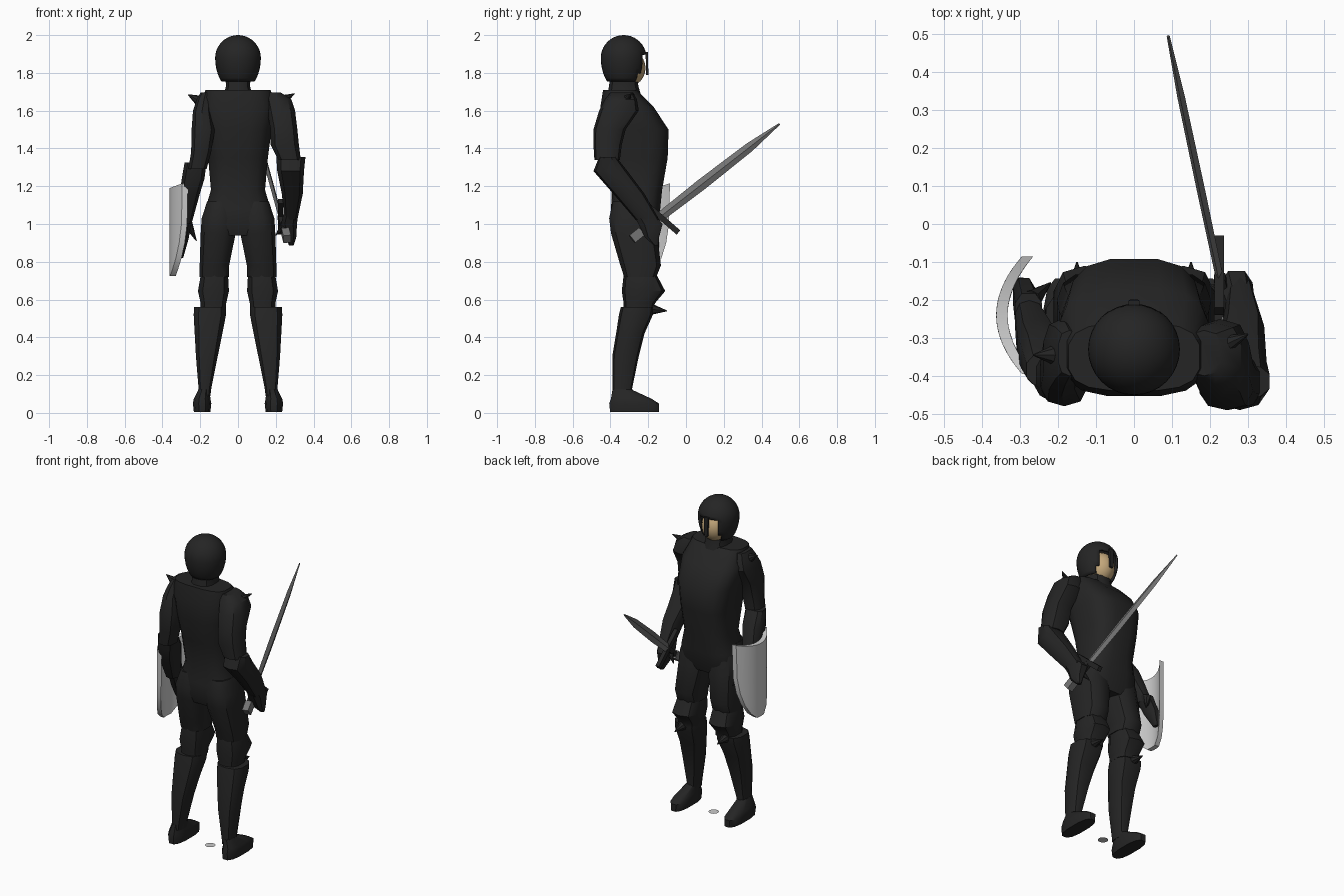
import bpy, bmesh, math
from mathutils import Vector

if "Cube" in bpy.data.objects:
    bpy.data.objects.remove(bpy.data.objects["Cube"], do_unlink=True)


def material(name, r, g, b):
    mat = bpy.data.materials.new(name)
    mat.use_nodes = True
    mat.diffuse_color = (r, g, b, 1)
    mat.node_tree.nodes["Principled BSDF"].inputs["Base Color"].default_value = (r, g, b, 1)
    return mat


black = material("black armour", .018, .018, .018)
blade_grey = material("blade grey", .17, .17, .17)
shield_grey = material("shield grey", .6, .6, .6)
skin = material("skin", .55, .39, .2)


def finish(name, bm, mat, angle=35):
    """Turn a bmesh into a shaded object."""
    bmesh.ops.recalc_face_normals(bm, faces=bm.faces)
    mesh = bpy.data.meshes.new(name)
    bm.to_mesh(mesh)
    bm.free()
    mesh.materials.append(mat)
    obj = bpy.data.objects.new(name, mesh)
    bpy.context.collection.objects.link(obj)
    bpy.ops.object.select_all(action="DESELECT")
    obj.select_set(True)
    bpy.context.view_layer.objects.active = obj
    bpy.ops.object.shade_smooth_by_angle(angle=math.radians(angle))
    return obj


def skin_rings(name, rings, mat, angle=35):
    """Bridge equal rings of points and cap both ends."""
    bm = bmesh.new()
    loops = [[bm.verts.new(p) for p in ring] for ring in rings]
    count = len(loops[0])
    for low, high in zip(loops, loops[1:]):
        for i in range(count):
            j = (i + 1) % count
            bm.faces.new((low[i], low[j], high[j], high[i]))
    bm.faces.new(loops[0][::-1])
    bm.faces.new(loops[-1])
    return finish(name, bm, mat, angle)


def loft(name, sections, mat=black, side=1, sides=12, power=.75):
    """Level rounded sections, each given as z, x range, y range."""
    rings = []
    for z, x0, x1, y0, y1 in sections:
        ring = []
        for i in range(sides):
            a = math.tau * (i + .5) / sides
            c, s = math.cos(a), math.sin(a)
            u = math.copysign(abs(c) ** power, c)
            v = math.copysign(abs(s) ** power, s)
            ring.append((side * (x0 + x1 + (x1 - x0) * u) / 2,
                         (y0 + y1 + (y1 - y0) * v) / 2, z))
        rings.append(ring)
    return skin_rings(name, rings, mat)


def bar(name, start, end, stations, mat=black, diamond=False):
    """Four-sided bar; stations are fraction, height and thickness."""
    a, b = Vector(start), Vector(end)
    along = (b - a).normalized()
    across = along.cross(Vector((1, 0, 0))).normalized()
    thick = along.cross(across)
    corners = [(1, 0), (0, 1), (-1, 0), (0, -1)] if diamond else [(1, 1), (-1, 1), (-1, -1), (1, -1)]
    rings = [[a.lerp(b, t) + across * h * p / 2 + thick * w * q / 2 for p, q in corners]
             for t, h, w in stations]
    return skin_rings(name, rings, mat, 15)


def spike(name, base, tip, radius):
    a, b = Vector(base), Vector(tip)
    bm = bmesh.new()
    bmesh.ops.create_cone(bm, cap_ends=True, segments=8, radius1=radius,
                          radius2=.002, depth=(b - a).length)
    turn = (b - a).to_track_quat("Z", "Y")
    for v in bm.verts:
        v.co = turn @ v.co + (a + b) / 2
    return finish(name, bm, black)


# Torso, pelvis and neck
loft("torso", [
    (.94, -.16, .16, -.38, -.17), (1.0, -.19, .19, -.4, -.15),
    (1.08, -.175, .175, -.4, -.135), (1.18, -.145, .145, -.39, -.125),
    (1.35, -.16, .16, -.42, -.095), (1.5, -.18, .18, -.455, -.09),
    (1.62, -.2, .2, -.455, -.17), (1.71, -.175, .175, -.44, -.26)], sides=16, power=.65)
loft("neck", [(1.66, -.085, .085, -.42, -.23), (1.73, -.065, .065, -.41, -.25),
              (1.79, -.07, .07, -.4, -.26)])

# Helmet: rounded dome, longer below, with a face opening
bm = bmesh.new()
bmesh.ops.create_uvsphere(bm, u_segments=32, v_segments=20, radius=.121)
for v in bm.verts:
    if v.co.z < 0:
        v.co.z *= 1.5
bmesh.ops.bisect_plane(bm, geom=bm.verts[:] + bm.edges[:] + bm.faces[:],
                       plane_co=(0, 0, -.125), plane_no=(0, 0, -1), clear_outer=True)
opening = [f for f in bm.faces if f.calc_center_median().y > 0
           and abs(f.calc_center_median().x) < .065 and f.calc_center_median().z < .02]
bmesh.ops.delete(bm, geom=opening, context="FACES")
helmet = finish("helmet", bm, black)
helmet.location = (0, -.33, 1.879)
shell = helmet.modifiers.new("thickness", "SOLIDIFY")
shell.thickness = .012
shell.offset = -1

# Face and nose guard
bm = bmesh.new()
bmesh.ops.create_uvsphere(bm, u_segments=20, v_segments=12, radius=.1)
for v in bm.verts:
    v.co.x *= .85
face = finish("face", bm, skin)
face.location = (0, -.314, 1.825)
bar("nose_guard", (0, -.208, 1.91), (0, -.205, 1.79), [(0, .012, .03), (1, .012, .02)])

# Legs, feet and knee spikes
for side, label in ((1, "left"), (-1, "right")):
    loft(label + "_thigh", [
        (.72, .045, .205, -.33, -.155), (.78, .045, .205, -.35, -.13),
        (.95, .01, .2, -.4, -.15), (1.03, .01, .195, -.41, -.16),
        (1.12, .02, .165, -.39, -.18)], side=side)
    loft(label + "_knee", [
        (.55, .06, .2, -.33, -.17), (.58, .06, .2, -.33, -.165),
        (.645, .045, .215, -.34, -.11), (.73, .05, .2, -.33, -.155)], side=side, sides=10)
    loft(label + "_greave", [
        (.09, .145, .21, -.39, -.28), (.13, .14, .21, -.39, -.285),
        (.3, .105, .225, -.39, -.25), (.42, .08, .232, -.37, -.22),
        (.52, .06, .238, -.355, -.175), (.56, .06, .235, -.345, -.17)], side=side, sides=10)
    loft(label + "_foot", [
        (.005, .145, .235, -.405, -.14), (.05, .14, .24, -.41, -.14),
        (.075, .145, .235, -.4, -.18), (.125, .15, .21, -.39, -.29)], side=side)
    spike(label + "_knee_spike", (side * .15, -.2, .55), (side * .15, -.1, .54), .035)

# Left arm, bent back at the elbow to hold the sword
loft("left_upper_arm", [
    (1.34, .21, .335, -.485, -.35), (1.42, .17, .325, -.49, -.34),
    (1.5, .17, .317, -.49, -.32), (1.6, .15, .305, -.46, -.25),
    (1.66, .14, .285, -.43, -.26), (1.695, .14, .23, -.4, -.28)], sides=10)
loft("left_forearm", [
    (1.02, .245, .315, -.265, -.14), (1.16, .23, .345, -.385, -.22),
    (1.28, .205, .352, -.49, -.31), (1.355, .2, .36, -.46, -.37)], sides=10)
loft("left_hand", [
    (.885, .27, .295, -.17, -.145), (.93, .25, .31, -.22, -.14),
    (1.0, .225, .315, -.255, -.12), (1.06, .24, .32, -.29, -.17)], sides=8)
spike("left_thumb", (.25, -.19, 1.0), (.2, -.16, .94), .025)
spike("left_shoulder_spike", (.225, -.325, 1.65), (.3, -.29, 1.69), .032)

# Right arm, held beside the shield
loft("right_upper_arm", [
    (1.29, -.265, -.165, -.46, -.34), (1.38, -.25, -.14, -.47, -.34),
    (1.5, -.248, -.12, -.48, -.31), (1.6, -.24, -.14, -.45, -.25),
    (1.66, -.22, -.14, -.42, -.26), (1.695, -.2, -.14, -.4, -.28)], sides=10)
loft("right_forearm", [
    (1.0, -.315, -.245, -.3, -.19), (1.16, -.31, -.2, -.39, -.25),
    (1.24, -.3, -.175, -.42, -.28), (1.325, -.285, -.165, -.43, -.34)], sides=10)
loft("right_hand", [
    (.82, -.31, -.29, -.18, -.14), (.92, -.32, -.26, -.24, -.14),
    (1.03, -.315, -.24, -.29, -.18)], sides=8)
spike("right_thumb", (-.27, -.2, 1.01), (-.22, -.155, .91), .028)
spike("right_shoulder_spike", (-.2, -.345, 1.65), (-.265, -.345, 1.685), .032)

# Sword: blade, guard, grip and pommel
bar("sword_blade", (.225, -.14, 1.036), (.09, .495, 1.53),
    [(0, .05, .02), (.35, .06, .022), (.75, .05, .02), (1, .01, .008)], blade_grey, True)
bar("sword_guard", (.225, -.04, .955), (.225, -.23, 1.12), [(0, .03, .025), (1, .03, .025)])
bar("sword_grip", (.225, -.14, 1.036), (.255, -.26, .94), [(0, .03, .03), (1, .03, .03)])
bar("sword_pommel", (.25, -.235, .96), (.26, -.285, .92), [(0, .05, .04), (1, .05, .04)], blade_grey)

# Shield: curved heater plate narrowing to the foot
bm = bmesh.new()
columns = 12
rows = []
for z, half in ((.725, .035), (.76, .075), (.82, .11), (.9, .135), (1.0, .15), (1.19, .155)):
    row = []
    for i in range(columns + 1):
        t = 2 * i / columns - 1
        bow = (half * t / .155) ** 2
        lift = .025 * bow if z > 1.1 else 0
        row.append(bm.verts.new((-.363 + .068 * bow, -.24 + half * t, z + lift)))
    rows.append(row)
for low, high in zip(rows, rows[1:]):
    for i in range(columns):
        bm.faces.new((low[i], high[i], high[i + 1], low[i + 1]))
# Thicken toward the arm
shape = bmesh.ops.extrude_face_region(bm, geom=bm.faces[:], use_keep_orig=True)
for item in shape["geom"]:
    if isinstance(item, bmesh.types.BMVert):
        item.co.x += .03
finish("shield", bm, shield_grey, 30)

# Small disc on the ground between the feet
bm = bmesh.new()
bmesh.ops.create_circle(bm, cap_ends=True, segments=20, radius=.03)
disc = finish("ground_disc", bm, shield_grey)
disc.location = (0, -.28, .001)
